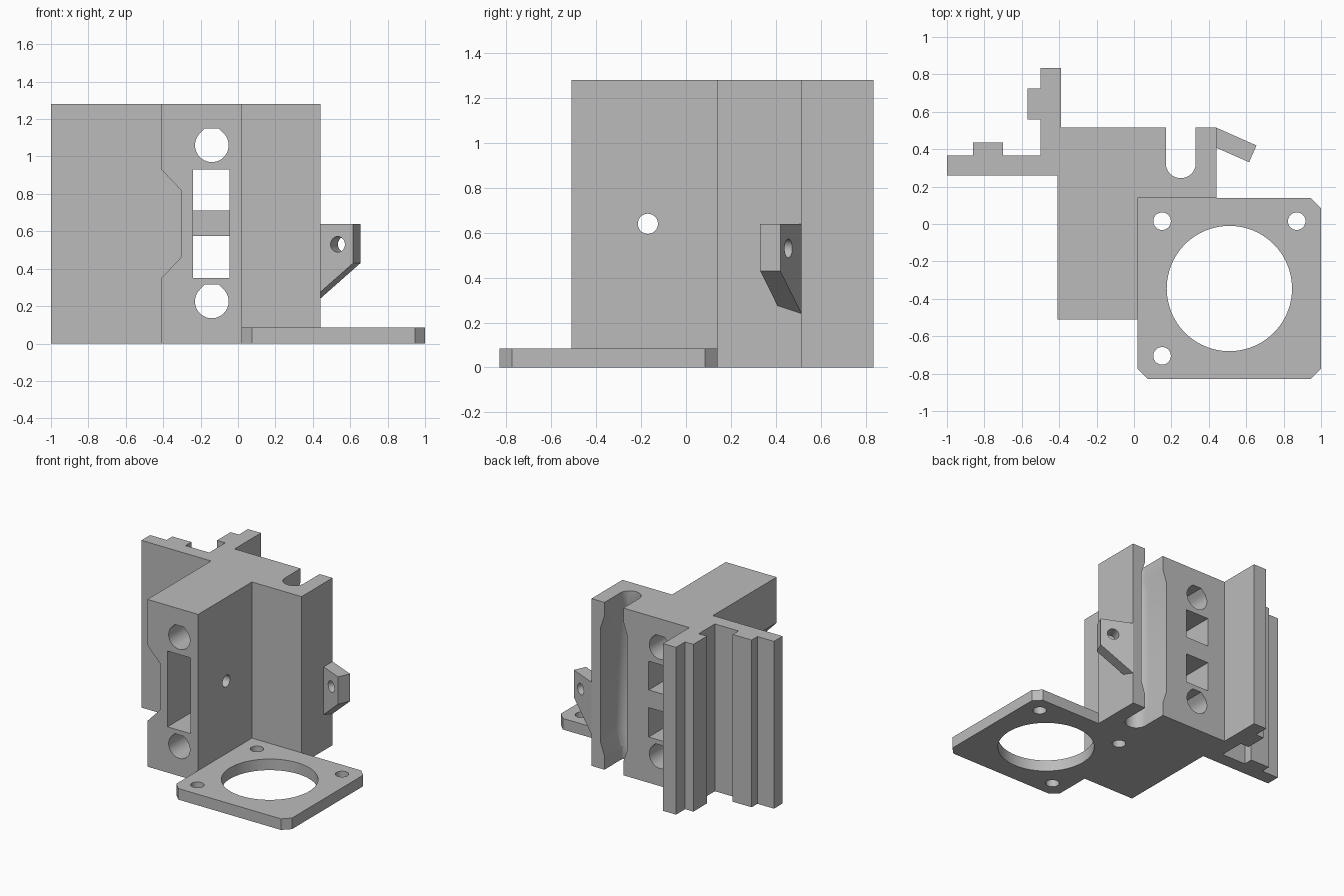
import bpy, bmesh
from math import cos, sin, pi, radians, sqrt
from mathutils import Vector

cube = bpy.data.objects.get("Cube")
if cube:
    bpy.data.objects.remove(cube, do_unlink=True)

grey = bpy.data.materials.new("plain grey")
grey.use_nodes = True
COLOUR = (0.5, 0.5, 0.5, 1)
grey.diffuse_color = COLOUR
for node in grey.node_tree.nodes:
    if node.type == 'BSDF_PRINCIPLED':
        node.inputs["Base Color"].default_value = COLOUR

H = 1.28          # full height
PLATE = 0.085     # base plate thickness


# Ways to place a profile (a, b) pushed along depth c
def along_z(a, b, c): return (a, b, c)
def along_y(a, b, c): return (a, c, b)
def along_x(a, b, c): return (c, a, b)


def loft(name, sections, place=along_z):
    """Solid through (profile, depth) sections with equal point counts."""
    bm = bmesh.new()
    loops = [[bm.verts.new(place(a, b, c)) for a, b in pts] for pts, c in sections]
    for lo, hi in zip(loops, loops[1:]):
        for i in range(len(lo)):
            j = (i + 1) % len(lo)
            bm.faces.new((lo[i], lo[j], hi[j], hi[i]))
    bm.faces.new(loops[0])
    bm.faces.new(loops[-1])
    bmesh.ops.recalc_face_normals(bm, faces=bm.faces)
    mesh = bpy.data.meshes.new(name)
    bm.to_mesh(mesh)
    bm.free()
    mesh.materials.append(grey)
    obj = bpy.data.objects.new(name, mesh)
    bpy.context.collection.objects.link(obj)
    return obj


def prism(name, pts, lo, hi, place=along_z):
    return loft(name, [(pts, lo), (pts, hi)], place)


def arc(cx, cy, r, start, end, n):
    angles = [radians(start + (end - start) * i / n) for i in range(n + 1)]
    return [(cx + r * cos(t), cy + r * sin(t)) for t in angles]


def circle(cx, cy, r, n=48):
    return arc(cx, cy, r, 0, 360, n)[:-1]


def rect(x0, x1, y0, y1):
    return [(x0, y0), (x1, y0), (x1, y1), (x0, y1)]


def teardrop(cx, cy, r):
    """Round hole with a flat printable roof."""
    w = r * (sqrt(2) - 1)
    return arc(cx, cy, r, 135, 405, 36) + [(cx + w, cy + r), (cx - w, cy + r)]


def rod_slot(r):
    """U-shaped slot open at the back."""
    return arc(0.25, 0.325, r, 180, 360, 24) + [(0.25 + r, 0.6), (0.25 - r, 0.6)]


def cut(obj, cutters):
    for cutter in cutters:
        cutter.hide_render = True
        mod = obj.modifiers.new("cut", 'BOOLEAN')
        mod.operation = 'DIFFERENCE'
        mod.solver = 'EXACT'
        mod.object = cutter
    deps = bpy.context.evaluated_depsgraph_get()
    deps.update()
    mesh = bpy.data.meshes.new_from_object(obj.evaluated_get(deps))
    obj.modifiers.clear()
    obj.data = mesh
    for cutter in cutters:
        bpy.data.objects.remove(cutter, do_unlink=True)


# Main body: L-shaped block
body = prism("carriage_body", [(-0.41, -0.51), (0.02, -0.51), (0.02, 0.14),
                               (0.44, 0.14), (0.44, 0.515), (-0.41, 0.515)], 0, H)
cutters = [
    # side notch with sloped ends
    prism("notch", [(-0.5, 0.255), (-0.305, 0.46), (-0.305, 0.82), (-0.5, 1.025)],
          -0.7, 0.26, along_y),
    # long front pocket, opening into two windows at the back
    prism("pocket", rect(-0.24, -0.045, 0.35, 0.93), -0.7, 0.2, along_y),
    prism("side_hole", circle(-0.17, 0.64, 0.045, 32), -0.6, 0.2, along_x),
    # narrow rod slot with a wider bearing seat
    prism("rod_slot", rod_slot(0.08), -0.1, H + 0.1),
    loft("bearing_seat", [(rod_slot(0.079), 0.1), (rod_slot(0.112), 0.2),
                          (rod_slot(0.112), H - 0.2), (rod_slot(0.079), H - 0.1)]),
]
for z0, z1 in ((0.35, 0.575), (0.71, 0.93)):
    cutters.append(prism("window", rect(-0.24, -0.045, z0, z1), 0.1, 0.7, along_y))
for z in (0.225, 1.06):
    cutters.append(prism("rod_hole", teardrop(-0.14, z, 0.09), -0.7, 0.7, along_y))
cut(body, cutters)

# Ribbed flange at the back right corner
flange = prism("ribbed_flange", [
    (-1, 0.26), (-0.41, 0.26), (-0.41, 0.515), (-0.39, 0.515), (-0.39, 0.835),
    (-0.5, 0.835), (-0.5, 0.725), (-0.57, 0.725), (-0.57, 0.56), (-0.5, 0.56),
    (-0.5, 0.365), (-0.7, 0.365), (-0.7, 0.435), (-0.86, 0.435), (-0.86, 0.365),
    (-1, 0.365)], 0, H)

# Motor plate with large opening and screw holes
c = 0.055
plate = prism("motor_plate", [
    (0.02, 0.14), (0.02, -0.83 + c), (0.02 + c, -0.83), (1 - c, -0.83),
    (1, -0.83 + c), (1, 0.14 - c), (1 - c, 0.14)], 0, PLATE)
cutters = [prism("motor_opening", circle(0.51, -0.345, 0.335, 96), -0.1, 0.2)]
for x, y in ((0.15, 0.015), (0.87, 0.015), (0.15, -0.705)):
    cutters.append(prism("screw_hole", circle(x, y, 0.047, 32), -0.1, 0.2))
cut(plate, cutters)

# Angled belt tab on the left side
origin = Vector((0.44, 0.515, 0))
out = Vector((0.215, -0.095, 0)).normalized()
inward = Vector((out.y, -out.x, 0))


def along_tab(a, b, d):
    return origin + out * a + inward * d + Vector((0, 0, b))


tab = prism("belt_tab", [(0, 0.24), (0.235, 0.43), (0.235, 0.64), (0, 0.64)],
            0, 0.098, along_tab)
cut(tab, [prism("tab_hole", circle(0.145, 0.53, 0.042, 32), -0.1, 0.2, along_tab)])

# Smooth the round holes, keep edges sharp
bpy.ops.object.select_all(action='DESELECT')
for obj in (body, flange, plate, tab):
    obj.select_set(True)
bpy.context.view_layer.objects.active = body
bpy.ops.object.shade_smooth_by_angle(angle=radians(30))
